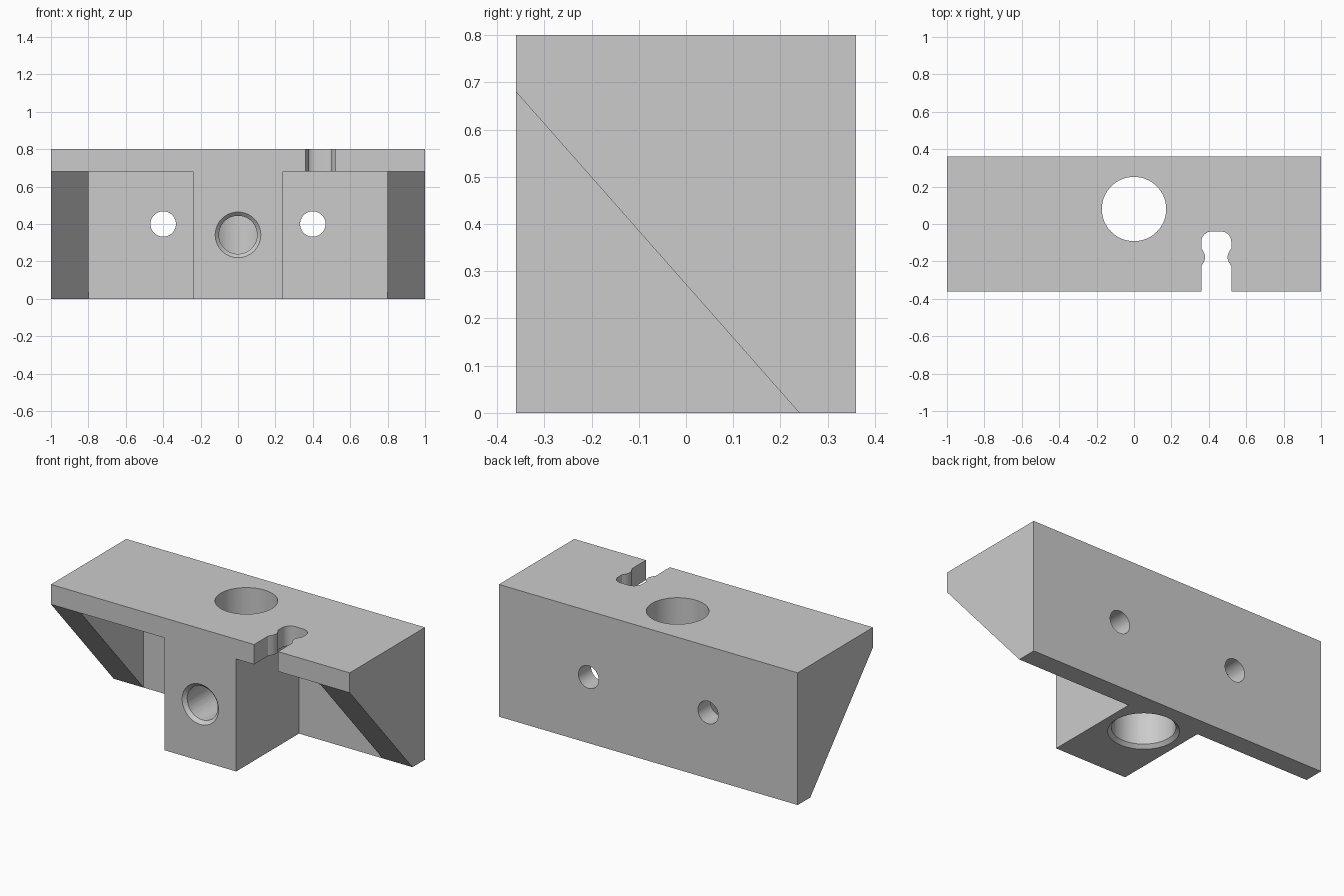
import bpy, bmesh, math
from mathutils import Matrix, Vector

old = bpy.data.objects.get("Cube")
if old:
    bpy.data.objects.remove(old, do_unlink=True)

grey = bpy.data.materials.new("plain grey")
grey.use_nodes = True
colour = (0.6, 0.6, 0.6, 1)
grey.diffuse_color = colour
grey.node_tree.nodes["Principled BSDF"].inputs["Base Color"].default_value = colour


def finish(name, bm):
    bmesh.ops.recalc_face_normals(bm, faces=bm.faces)
    mesh = bpy.data.meshes.new(name)
    bm.to_mesh(mesh)
    bm.free()
    mesh.materials.append(grey)
    obj = bpy.data.objects.new(name, mesh)
    bpy.context.collection.objects.link(obj)
    return obj


def prism(name, points, direction):
    """Extrude a closed outline of 3D points."""
    bm = bmesh.new()
    face = bm.faces.new([bm.verts.new(p) for p in points])
    ext = bmesh.ops.extrude_face_region(bm, geom=[face])
    verts = [g for g in ext["geom"] if isinstance(g, bmesh.types.BMVert)]
    bmesh.ops.translate(bm, verts=verts, vec=direction)
    return finish(name, bm)


def box(name, lo, hi):
    (x, y, z), (X, Y, Z) = lo, hi
    return prism(name, [(x, y, z), (X, y, z), (X, Y, z), (x, Y, z)], (0, 0, Z - z))


def cone(name, start, end, r1, r2, segments=64):
    a, b = Vector(start), Vector(end)
    bm = bmesh.new()
    turn = (b - a).to_track_quat("Z", "Y").to_matrix().to_4x4()
    bmesh.ops.create_cone(bm, cap_ends=True, segments=segments, radius1=r1, radius2=r2,
                          depth=(b - a).length,
                          matrix=Matrix.Translation((a + b) / 2) @ turn)
    return finish(name, bm)


def cut(target, cutter):
    cutter.hide_render = True
    mod = target.modifiers.new("cut", "BOOLEAN")
    mod.operation = "DIFFERENCE"
    mod.solver = "EXACT"
    mod.object = cutter
    bpy.ops.object.select_all(action="DESELECT")
    bpy.context.view_layer.objects.active = target
    target.select_set(True)
    bpy.ops.object.modifier_apply(modifier=mod.name)
    bpy.data.objects.remove(cutter, do_unlink=True)


# Solid block for the bracket
bracket = box("mounting_bracket", (-1, -0.36, 0), (1, 0.36, 0.8))

# Pockets, sloped gussets and screw holes on both sides
wedge = [(-0.5, 0.68), (-0.36, 0.68), (0.24, 0), (0.24, -0.1), (-0.5, -0.1)]
for side in (-1, 1):
    xs = sorted((side * 0.24, side * 0.8))
    cut(bracket, box("pocket", (xs[0], -0.5, -0.1), (xs[1], 0.24, 0.68)))
    cut(bracket, prism("slope", [(side * 0.7, y, z) for y, z in wedge], (side * 0.4, 0, 0)))
    cut(bracket, cone("screw_hole", (side * 0.4, 0.1, 0.4), (side * 0.4, 0.5, 0.4),
                      0.068, 0.068, 48))

# Vertical bore, chamfered below
cut(bracket, cone("bore", (0, 0.08, -0.1), (0, 0.08, 0.9), 0.172, 0.172))
cut(bracket, cone("bore_chamfer", (0, 0.08, -0.02), (0, 0.08, 0.04), 0.212, 0.152))

# Front bore, chamfered at its mouth
cut(bracket, cone("front_bore", (0, -0.5, 0.342), (0, 0.08, 0.342), 0.102, 0.102))
cut(bracket, cone("front_chamfer", (0, -0.38, 0.342), (0, -0.32, 0.342), 0.142, 0.082))

# Snap-in slot in the top plate, mirrored about its centre line
mid, half, r = 0.44, 0.08, 0.055
edge = [(half, -0.5), (half, -0.225)]
for i in range(1, 8):
    t = i / 8
    edge.append((half - 0.02 * math.sin(math.pi * t), -0.225 + 0.095 * t))
edge.append((half, -0.13))
for i in range(9):
    a = math.pi / 2 * i / 8
    edge.append((half - r + r * math.cos(a), -0.04 - r + r * math.sin(a)))
outline = [(mid + x, y, 0.6) for x, y in edge]
outline += [(mid - x, y, 0.6) for x, y in reversed(edge)]
cut(bracket, prism("slot", outline, (0, 0, 0.3)))

bpy.context.view_layer.objects.active = bracket
bracket.select_set(True)
bpy.ops.object.shade_smooth_by_angle(angle=math.radians(30))
